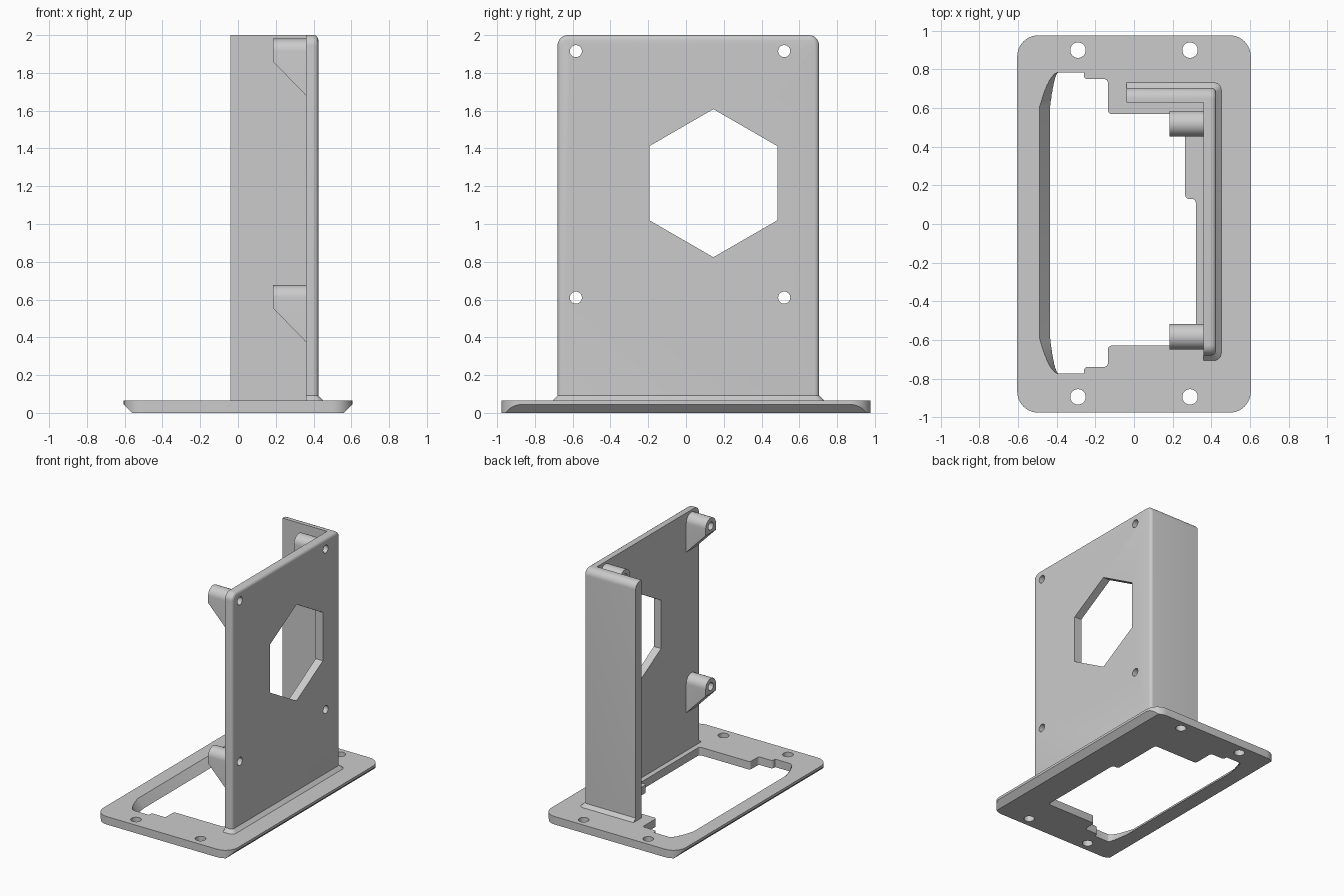
import bpy, bmesh
from math import sin, cos, pi, radians
from mathutils import Vector

cube = bpy.data.objects.get("Cube")
if cube:
    bpy.data.objects.remove(cube, do_unlink=True)

# single grey material
GREY = (0.6, 0.6, 0.6, 1)
grey = bpy.data.materials.new("light grey")
grey.use_nodes = True
grey.diffuse_color = GREY
grey.node_tree.nodes["Principled BSDF"].inputs["Base Color"].default_value = GREY


def rounded(points, seg=6):
    """Outline from (a, b) or (a, b, radius) corners, square corners rounded."""
    out = []
    for i, p in enumerate(points):
        c = Vector(p[:2])
        if len(p) < 3:
            out.append(c)
            continue
        u = (Vector(points[i - 1][:2]) - c).normalized() * p[2]
        v = (Vector(points[(i + 1) % len(points)][:2]) - c).normalized() * p[2]
        for k in range(seg + 1):
            t = k / seg * pi / 2
            out.append(c + u * (1 - sin(t)) + v * (1 - cos(t)))
    return out


def circle(a, b, r, n=32):
    return [Vector((a + r * cos(2 * pi * k / n), b + r * sin(2 * pi * k / n))) for k in range(n)]


def loft(low, high, lo, hi, axis="z"):
    """Closed solid between two outlines along x or z."""
    place = (lambda p, h: (h, p.x, p.y)) if axis == "x" else (lambda p, h: (p.x, p.y, h))
    bm = bmesh.new()
    a = [bm.verts.new(place(p, lo)) for p in low]
    b = [bm.verts.new(place(p, hi)) for p in high]
    bm.faces.new(a)
    bm.faces.new(b)
    for i in range(len(a)):
        bm.faces.new((a[i - 1], a[i], b[i], b[i - 1]))
    bmesh.ops.recalc_face_normals(bm, faces=bm.faces)
    return bm


def prism(outline, lo, hi, axis="z"):
    return loft(outline, outline, lo, hi, axis)


def slice_off(bm, point, normal):
    """Remove the material on the normal side of a plane and close the cut."""
    bmesh.ops.bisect_plane(bm, geom=bm.verts[:] + bm.edges[:] + bm.faces[:],
                           plane_co=point, plane_no=normal, clear_outer=True)
    bmesh.ops.holes_fill(bm, edges=[e for e in bm.edges if e.is_boundary], sides=0)


def add(name, bm):
    bmesh.ops.recalc_face_normals(bm, faces=bm.faces)
    mesh = bpy.data.meshes.new(name)
    bm.to_mesh(mesh)
    bm.free()
    ob = bpy.data.objects.new(name, mesh)
    mesh.materials.append(grey)
    bpy.context.collection.objects.link(ob)
    return ob


def select(ob):
    bpy.ops.object.select_all(action="DESELECT")
    ob.select_set(True)
    bpy.context.view_layer.objects.active = ob


def cut(ob, *solids):
    for bm in solids:
        tool = add("cutter", bm)
        tool.hide_render = True
        mod = ob.modifiers.new("cut", "BOOLEAN")
        mod.operation, mod.solver, mod.object = "DIFFERENCE", "EXACT", tool
        select(ob)
        bpy.ops.object.modifier_apply(modifier=mod.name)
        bpy.data.objects.remove(tool, do_unlink=True)


def smooth(ob):
    select(ob)
    bpy.ops.object.shade_smooth_by_angle(angle=radians(30))


T = 0.065            # base plate thickness
INNER, OUTER = 0.36, 0.425   # wall faces
FRONT, REAR, FLANGE = -0.68, 0.705, 0.63
FREE = -0.04         # free edge of the rear flange
HOLES = [(y, z) for y in (-0.583, 0.52) for z in (0.61, 1.915)]

# base plate with undercut long sides
W, D, R = 0.605, 0.977, 0.11
bm = prism(rounded([(-W, -D, R), (W, -D, R), (W, D, R), (-W, D, R)], 10), 0, T)
for s in (-1, 1):
    slice_off(bm, (s * (W - 0.045), 0, 0), (s, 0, -1))
base = add("base_plate", bm)


# stepped opening, its left side sloping inwards towards the bottom
def opening(z):
    w = 0.045 + 0.055 * z / T
    f = 0.02
    steps = rounded([(-0.39, -0.775), (-0.26, -0.775), (-0.26, -0.74, f), (-0.135, -0.74, f),
                     (-0.135, -0.63, f), (0.32, -0.63, f), (0.32, 0.13, f), (0.265, 0.13, f),
                     (0.265, 0.57, f), (-0.135, 0.57, f), (-0.135, 0.75, f), (-0.26, 0.75, f),
                     (-0.26, 0.785), (-0.39, 0.785)])
    side = [k / 8 for k in range(1, 9)]
    rear = [Vector((-0.39 - w * s, 0.785 - 0.185 * s * s)) for s in side]
    front = [Vector((p.x, 0.01 - p.y)) for p in reversed(rear)]
    return steps + rear + front


cut(base, loft(opening(-0.01), opening(T + 0.01), -0.01, T + 0.01),
    *[prism(circle(x, y, 0.04), -0.1, 0.2) for x in (-0.29, 0.29) for y in (-0.895, 0.9)])
smooth(base)

# upright wall and rear flange, rounded on the outside
box = [Vector(p) for p in ((FRONT, 0.03), (REAR, 0.03), (REAR, 2), (FRONT, 2))]
bm = prism(box, FREE, OUTER, "x")
top = [e for e in bm.edges if all(v.co.z > 1.99 for v in e.verts)
       and abs(e.verts[0].co.x - e.verts[1].co.x) > 0.1]
bmesh.ops.bevel(bm, geom=top, offset=0.055, segments=8, profile=0.5, affect="EDGES")
rim = [e for e in bm.edges if all(v.co.x > OUTER - 0.001 for v in e.verts)
       and any(v.co.z > 0.1 for v in e.verts)]
bmesh.ops.bevel(bm, geom=rim, offset=0.025, segments=4, profile=0.5, affect="EDGES")
wall = add("upright_wall", bm)
cavity = [Vector(p) for p in ((-1, -1), (INNER, -1), (INNER, FLANGE), (-1, FLANGE))]
hexagon = [Vector((0.145 + 0.392 * sin(k * pi / 3), 1.216 + 0.392 * cos(k * pi / 3))) for k in range(6)]
cut(wall, prism(cavity, -0.5, 2.5), prism(hexagon, 0.2, 0.6, "x"),
    *[prism(circle(y, z, 0.032), 0.1, 0.6, "x") for y, z in HOLES])
smooth(wall)


# sloped skirt around the outside of the wall foot
def foot(o):
    r = 0.025 + o / 2
    return rounded([(INNER, FRONT - o), (OUTER + o, FRONT - o, r), (OUTER + o, REAR + o, r),
                    (FREE, REAR + o), (FREE, FLANGE + 0.005), (INNER, FLANGE + 0.005)])


smooth(add("wall_foot_skirt", loft(foot(0.028), foot(0), T - 0.001, T + 0.027)))

# arched mounting posts with a sloping underside
PR, TIP = 0.066, 0.185
for i, (y, z) in enumerate(HOLES):
    arch = [Vector((y + PR * cos(k * pi / 16), z + PR * sin(k * pi / 16))) for k in range(17)]
    arch += [Vector((y - PR, z - 0.3)), Vector((y + PR, z - 0.3))]
    bm = prism(arch, TIP, INNER + 0.005, "x")
    slice_off(bm, (TIP, y, z - 0.055), (-0.18, 0, -0.175))
    post = add(f"mounting_post_{i + 1}", bm)
    cut(post, prism(circle(y, z, 0.032), 0.1, 0.6, "x"))
    smooth(post)
